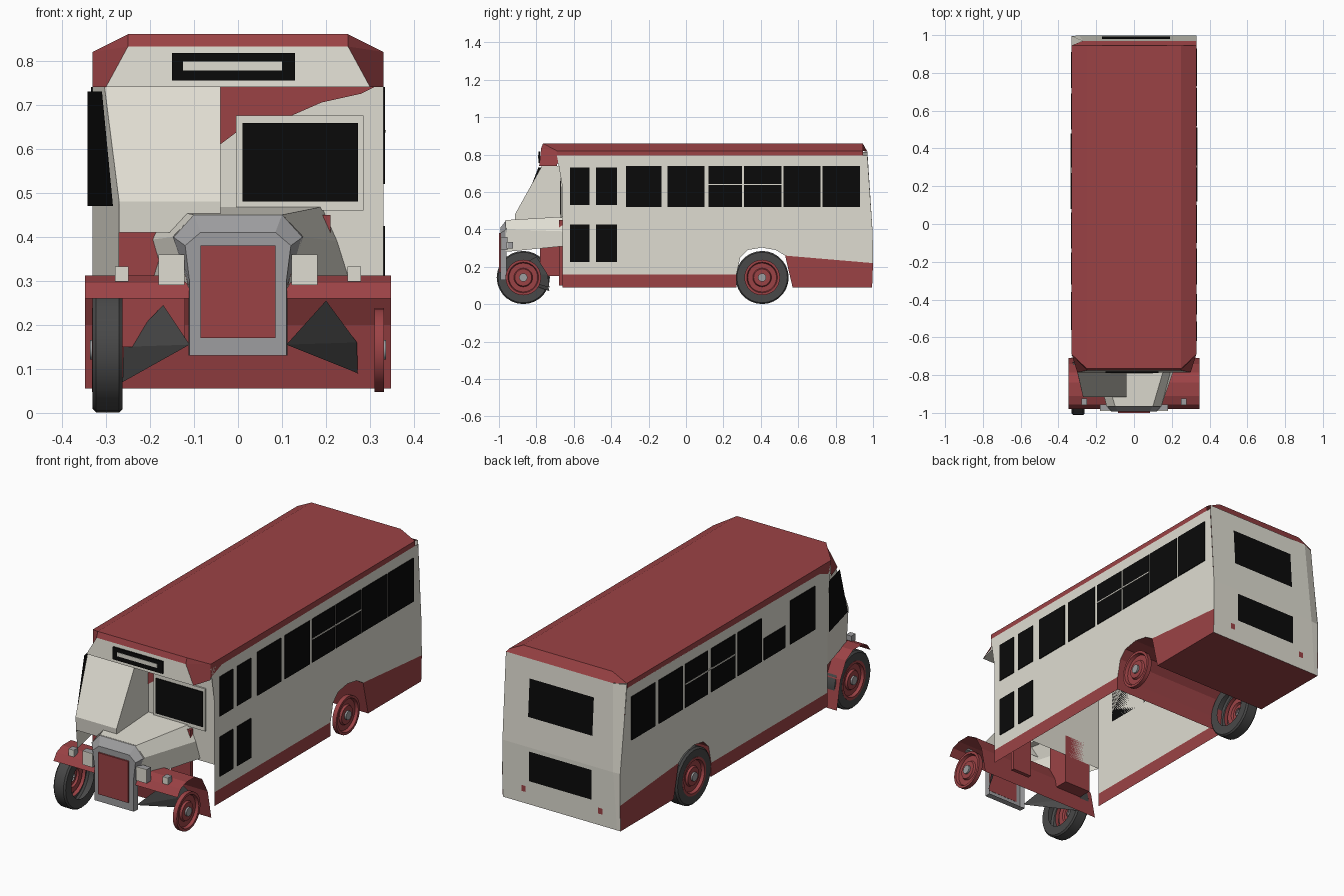
import bpy, bmesh, math

cube = bpy.data.objects.get("Cube")
if cube:
    bpy.data.objects.remove(cube, do_unlink=True)


def material(name, r, g, b):
    m = bpy.data.materials.new(name)
    m.use_nodes = True
    m.diffuse_color = (r, g, b, 1)
    node = m.node_tree.nodes["Principled BSDF"]
    node.inputs["Base Color"].default_value = (r, g, b, 1)
    node.inputs["Roughness"].default_value = 0.8
    return m


RED = material("red paint", 0.33, 0.055, 0.06)
CREAM = material("cream paint", 0.74, 0.72, 0.64)
BLACK = material("black glass", 0.003, 0.003, 0.003)
RUBBER = material("dark rubber", 0.065, 0.065, 0.065)
GREY = material("grey metal", 0.34, 0.34, 0.35)


def mesh(name, verts, faces, mat, fix=False):
    me = bpy.data.meshes.new(name)
    me.from_pydata(verts, [], faces)
    if fix:
        bm = bmesh.new()
        bm.from_mesh(me)
        bmesh.ops.recalc_face_normals(bm, faces=bm.faces)
        bm.to_mesh(me)
        bm.free()
    me.materials.append(mat)
    ob = bpy.data.objects.new(name, me)
    bpy.context.collection.objects.link(ob)
    return ob


def panel(name, pts, mat):
    return mesh(name, pts, [range(len(pts))], mat)


def box(name, xs, ys, zs, mat):
    v = [(x, y, z) for x in xs for y in ys for z in zs]
    f = [(0, 1, 3, 2), (4, 6, 7, 5), (0, 4, 5, 1), (2, 3, 7, 6), (0, 2, 6, 4), (1, 5, 7, 3)]
    return mesh(name, v, f, mat, True)


def loft(name, rings, mat, closed=False, cap=False):
    n = len(rings[0])
    faces = []
    for i in range(len(rings) - 1):
        for j in range(n if closed else n - 1):
            k = (j + 1) % n
            faces.append((i * n + j, i * n + k, (i + 1) * n + k, (i + 1) * n + j))
    if cap:
        faces.append(tuple(range(n)))
    return mesh(name, [p for r in rings for p in r], faces, mat, True)


def both(half):
    """Complete a half ring by mirroring it in x."""
    return half + [(-x, y, z) for x, y, z in reversed(half)]


def across(name, profile, w, mat):
    """Sheet with a (y, z) profile spanning the width."""
    return loft(name, [[(x, y, z) for y, z in profile] for x in (w, -w)], mat)


def lathe(name, profile, y, z, mat, n=28):
    rings = [[(x, y + r * math.cos(2 * math.pi * i / n), z + r * math.sin(2 * math.pi * i / n))
              for i in range(n)] for x, r in profile]
    ob = loft(name, rings, mat, closed=True)
    bpy.ops.object.select_all(action='DESELECT')
    bpy.context.view_layer.objects.active = ob
    ob.select_set(True)
    bpy.ops.object.shade_smooth_by_angle(angle=math.radians(30))
    return ob


W = 0.33
ARCH = [(0.27, 0.16), (0.29, 0.25), (0.33, 0.29), (0.405, 0.303), (0.48, 0.29), (0.53, 0.26)]

# Side walls and skirts
for s, side, top_y in ((1, "left", 0.97), (-1, "right", 0.945)):
    wall = [(-0.66, 0.16)] + ARCH + [(1, 0.22), (0.998, 0.38), (top_y, 0.795), (-0.69, 0.795), (-0.66, 0.62)]
    skirts = {"front_skirt": [(-0.66, 0.09), (0.27, 0.09), (0.27, 0.16), (-0.66, 0.16)],
              "rear_skirt": [(0.53, 0.26), (0.57, 0.09), (0.995, 0.09), (1, 0.22)]}
    panel(side + "_wall", [(s * W, y, z) for y, z in wall][::s], CREAM)
    for name, pts in skirts.items():
        panel(side + "_" + name, [(s * W, y, z) for y, z in pts][::s], RED)

# Rear wheel arch and rear floor
across("rear_arch", [(0.27, 0.09)] + ARCH + [(0.57, 0.09), (0.995, 0.09)], W, RED)

# Roof, rear roof edge and back wall
loft("roof", [both([(-W, -0.69, 0.75), (-W, -0.69, 0.82), (-0.25, -0.765, 0.86)]),
              both([(-W, -0.6, 0.785), (-W, -0.6, 0.82), (-0.25, -0.6, 0.86)]),
              both([(-W, 0.945, 0.795), (-W, 0.945, 0.82), (-0.25, 0.945, 0.86)])], RED)
panel("roof_rear_edge", both([(-W, 0.945, 0.82), (-0.25, 0.945, 0.86)])
      + [(W, 0.97, 0.815), (-0.27, 0.97, 0.815)], RED)
loft("back_wall", [[(W, 0.97, 0.815), (-0.27, 0.97, 0.815), (-W, 0.945, 0.815)],
                   [(W, 0.998, 0.38), (-0.29, 0.998, 0.38), (-W, 0.995, 0.38)],
                   [(W, 0.995, 0.09), (-0.31, 0.995, 0.09), (-W, 0.995, 0.09)]], CREAM)


def back_plate(name, x0, x1, z0, z1, mat):
    def y(z):
        return 1.0 if z < 0.38 else 1.002 - (z - 0.38) * 0.064
    panel(name, [(x1, y(z0), z0), (x0, y(z0), z0), (x0, y(z1), z1), (x1, y(z1), z1)], mat)


back_plate("rear_window", -0.17, 0.19, 0.53, 0.72, BLACK)
back_plate("rear_lower_window", -0.17, 0.18, 0.21, 0.36, BLACK)
for x in (-0.22, 0.21):
    back_plate("rear_lamp", x - 0.012, x + 0.012, 0.15, 0.18, RED)

# Side windows
LOW, HIGH = 0.52, 0.74
for y0, y1 in ((-0.32, -0.13), (-0.1, 0.1), (0.12, 0.3), (0.31, 0.51), (0.52, 0.72), (0.73, 0.93)):
    box("left_window", (W, W + 0.004), (y0, y1), (LOW, HIGH), BLACK)
box("left_window_bar", (W, W + 0.006), (0.12, 0.51), (0.637, 0.643), CREAM)
for y0, y1 in ((-0.62, -0.515), (-0.48, -0.37)):
    for z0, z1 in ((0.53, 0.73), (0.225, 0.425)):
        box("door_pane", (W, W + 0.004), (y0, y1), (z0, z1), BLACK)
for y0, y1, top in ((0.72, 0.91, HIGH), (0.5, 0.69, HIGH), (0.3, 0.48, HIGH), (0.08, 0.27, HIGH),
                    (-0.13, 0.06, HIGH), (-0.32, -0.15, 0.63), (-0.56, -0.36, HIGH)):
    box("right_window", (-W - 0.004, -W), (y0, y1), (LOW, top), BLACK)
box("right_window_bar", (-W - 0.006, -W), (0.08, 0.48), (0.637, 0.643), CREAM)

# Front canopy with destination box
panel("canopy_brow", [(-0.25, -0.775, 0.832), (0.25, -0.775, 0.832), (0.25, -0.765, 0.86), (-0.25, -0.765, 0.86)], RED)
panel("canopy_front", [(-0.3, -0.785, 0.74), (0.3, -0.785, 0.74), (0.25, -0.775, 0.832), (-0.25, -0.775, 0.832)], CREAM)
panel("canopy_underside", both([(-0.3, -0.785, 0.74), (-W, -0.66, 0.74)]), CREAM)
for s in (1, -1):
    corner = [(0.25, -0.765, 0.86), (0.25, -0.775, 0.832), (0.3, -0.785, 0.74),
              (W, -0.69, 0.74), (W, -0.69, 0.82)]
    mesh("canopy_corner", [(s * x, y, z) for x, y, z in corner], [(0, 1, 4), (1, 2, 3, 4)], RED)
box("destination_frame", (-0.15, 0.13), (-0.789, -0.781), (0.755, 0.817), BLACK)
box("destination_blind", (-0.125, 0.1), (-0.791, -0.784), (0.778, 0.798), CREAM)

# Front bulkhead with window
panel("bulkhead", [(-W, -0.66, 0.3), (W, -0.66, 0.3), (W, -0.66, 0.74), (-W, -0.66, 0.74)], CREAM)
panel("bulkhead_red_top", [(x, -0.664, z) for x, z in
      ((-0.04, 0.61), (0, 0.64), (0.11, 0.67), (0.19, 0.705), (0.28, 0.725), (0.31, 0.74), (-0.04, 0.74))], RED)
box("front_window_frame", (-0.005, 0.285), (-0.67, -0.662), (0.46, 0.675), CREAM)
box("front_window", (0.01, 0.273), (-0.674, -0.666), (0.48, 0.658), BLACK)

# Driver's half cab
cab = [(-0.27, -0.91, 0.41), (-0.04, -0.91, 0.41), (-0.04, -0.915, 0.48), (-0.27, -0.915, 0.48),
       (-0.04, -0.77, 0.74), (-0.303, -0.77, 0.74), (-0.04, -0.66, 0.74), (-0.04, -0.66, 0.41),
       (-W, -0.66, 0.74), (-W, -0.66, 0.3), (-0.27, -0.9, 0.31), (-W, -0.66, 0.48)]
mesh("cab", cab, [(0, 1, 2, 3), (3, 2, 4, 5), (1, 7, 6, 4, 2), (3, 5, 8, 11),
                  (0, 3, 11, 9, 10), (4, 6, 8, 5)], CREAM)
panel("cab_side_window", [(-0.342, -0.655, 0.47), (-0.342, -0.655, 0.73),
                          (-0.309, -0.79, 0.73), (-0.284, -0.89, 0.47)], BLACK)
box("cab_base", (-0.27, -0.12), (-0.78, -0.66), (0.15, 0.41), RED)
box("bulkhead_post", (0.1, 0.21), (-0.68, -0.66), (0.1, 0.45), RED)

# Bonnet and radiator
loft("bonnet", [both([(-0.11, -0.965, 0.28), (-0.145, -0.965, 0.4), (-0.1, -0.965, 0.45)]),
                both([(-0.25, -0.66, 0.31), (-0.225, -0.66, 0.39), (-0.19, -0.66, 0.468)])], CREAM)
loft("radiator", [both([(-0.11, -0.992, 0.13), (-0.11, -0.992, 0.3), (-0.12, -0.992, 0.38), (-0.085, -0.992, 0.41)]),
                  both([(-0.112, -0.96, 0.13), (-0.112, -0.96, 0.29), (-0.148, -0.96, 0.4), (-0.1, -0.96, 0.451)])],
     GREY, closed=True, cap=True)
box("grille", (-0.085, 0.085), (-1, -0.991), (0.17, 0.38), RED)

# Front mudguard and engine side valances
across("front_mudguard", [(-0.98, 0.26), (-0.955, 0.295), (-0.91, 0.312), (-0.84, 0.312),
                          (-0.785, 0.28), (-0.74, 0.2), (-0.71, 0.055)], 0.348, RED)
mesh("left_valance", [(0.11, -0.97, 0.155), (0.2, -0.8, 0.255), (0.27, -0.74, 0.16), (0.272, -0.73, 0.09)],
     [(0, 1, 2), (0, 2, 3)], RUBBER)
mesh("right_valance", [(-0.11, -0.97, 0.155), (-0.17, -0.8, 0.245), (-0.26, -0.75, 0.15), (-0.262, -0.73, 0.07)],
     [(0, 2, 1), (0, 3, 2)], RUBBER)

# Lamps
for s in (1, -1):
    for name, x, h, y, z0, z1 in (("headlamp", 0.151, 0.029, -0.985, 0.29, 0.36),
                                  ("side_lamp", 0.264, 0.015, -0.955, 0.298, 0.332)):
        xs = sorted((s * (x - h), s * (x + h)))
        box(name, xs, (y, y + 0.03), (z0, z1), GREY)
        box(name + "_lens", xs, (y - 0.004, y), (z0, z1), CREAM)

# Wheels, with tyres on the right side only
TYRE = [(0.262, 0.09), (0.262, 0.135), (0.27, 0.142), (0.322, 0.142), (0.331, 0.133), (0.331, 0.09)]
RIM = [(0.31, 0.095), (0.332, 0.095), (0.332, 0.082), (0.317, 0.077), (0.317, 0.05),
       (0.327, 0.045), (0.327, 0.02)]
HUB = [(0.32, 0.022), (0.336, 0.022), (0.336, 0)]
for y in (-0.87, 0.407):
    for s, side in ((1, "left"), (-1, "right")):
        parts = [("rim", RIM, RED), ("hub", HUB, GREY)]
        if s < 0:
            parts.append(("tyre", TYRE, RUBBER))
        for name, prof, mat in parts:
            lathe(side + "_wheel_" + name, [(s * x, r) for x, r in prof], y, 0.143, mat)
